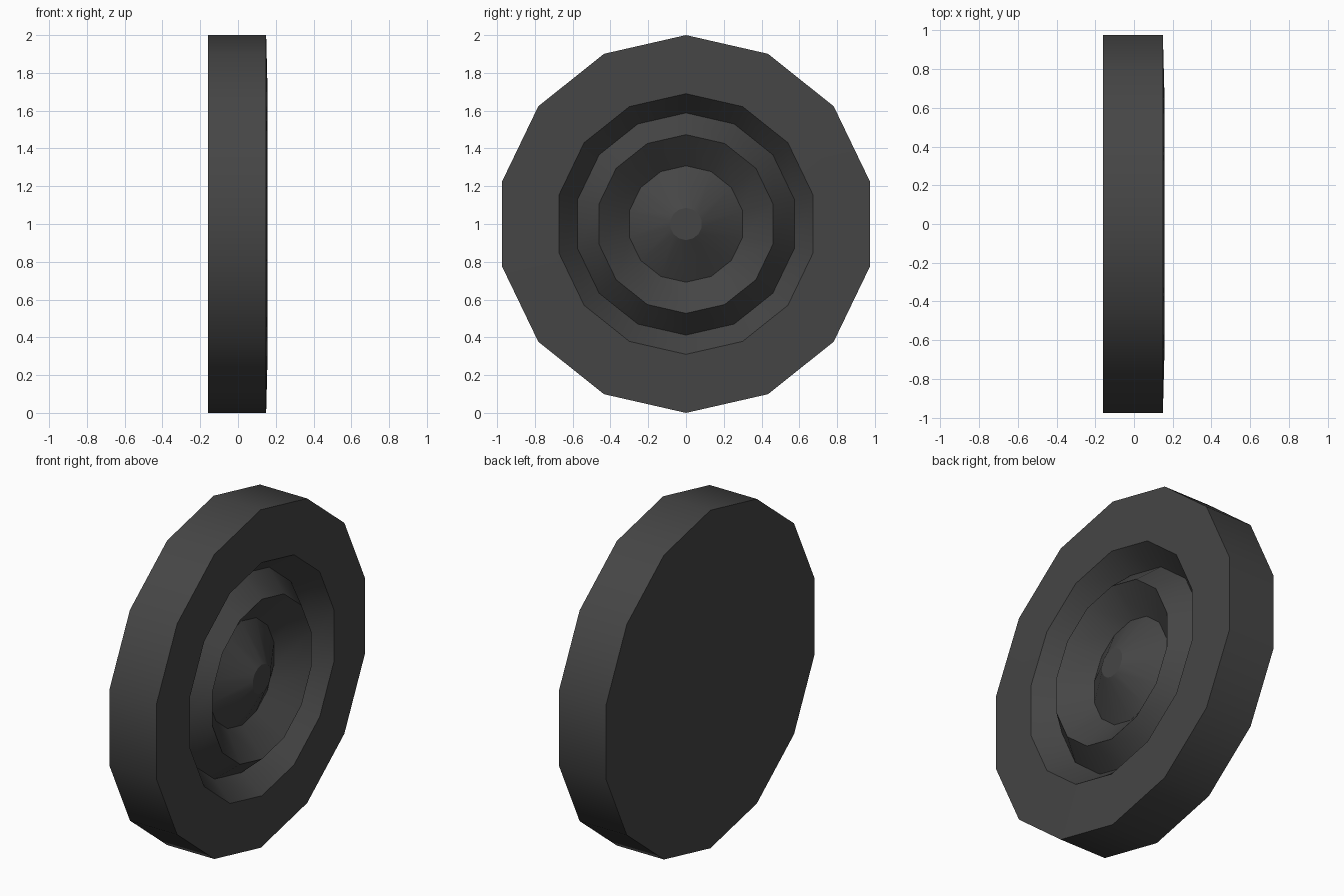
import bpy, bmesh
from math import sin, cos, pi, radians

cube = bpy.data.objects.get("Cube")
if cube:
    bpy.data.objects.remove(cube, do_unlink=True)

SIDES = 14

# Dark rubber for the whole wheel
rubber = bpy.data.materials.new("dark_rubber")
rubber.use_nodes = True
colour = (0.06, 0.06, 0.06, 1)
rubber.diffuse_color = colour
bsdf = rubber.node_tree.nodes["Principled BSDF"]
bsdf.inputs["Base Color"].default_value = colour
bsdf.inputs["Roughness"].default_value = 0.8

# Wheel profile as (x, radius): flat back, tread, outer face, two grooves, hub
profile = [(-0.16, 1.0), (0.149, 1.0), (0.157, 0.69), (0.025, 0.588),
           (0.157, 0.473), (0.025, 0.308), (0.155, 0.085)]


def add_ring(bm, x, radius):
    angles = [2 * pi * i / SIDES for i in range(SIDES)]
    return [bm.verts.new((x, radius * sin(a), 1 + radius * cos(a))) for a in angles]


# Lathe the profile around the axle
bm = bmesh.new()
rings = [add_ring(bm, x, r) for x, r in profile]
for a, b in zip(rings, rings[1:]):
    for i in range(SIDES):
        j = (i + 1) % SIDES
        bm.faces.new((a[i], a[j], b[j], b[i]))
bm.faces.new(rings[0])
bm.faces.new(rings[-1])
bmesh.ops.recalc_face_normals(bm, faces=bm.faces)

mesh = bpy.data.meshes.new("wheel")
bm.to_mesh(mesh)
bm.free()
mesh.materials.append(rubber)
wheel = bpy.data.objects.new("wheel", mesh)
bpy.context.collection.objects.link(wheel)

# Smooth around the axle, crisp between rings
bpy.ops.object.select_all(action="DESELECT")
wheel.select_set(True)
bpy.context.view_layer.objects.active = wheel
bpy.ops.object.shade_smooth_by_angle(angle=radians(27))
